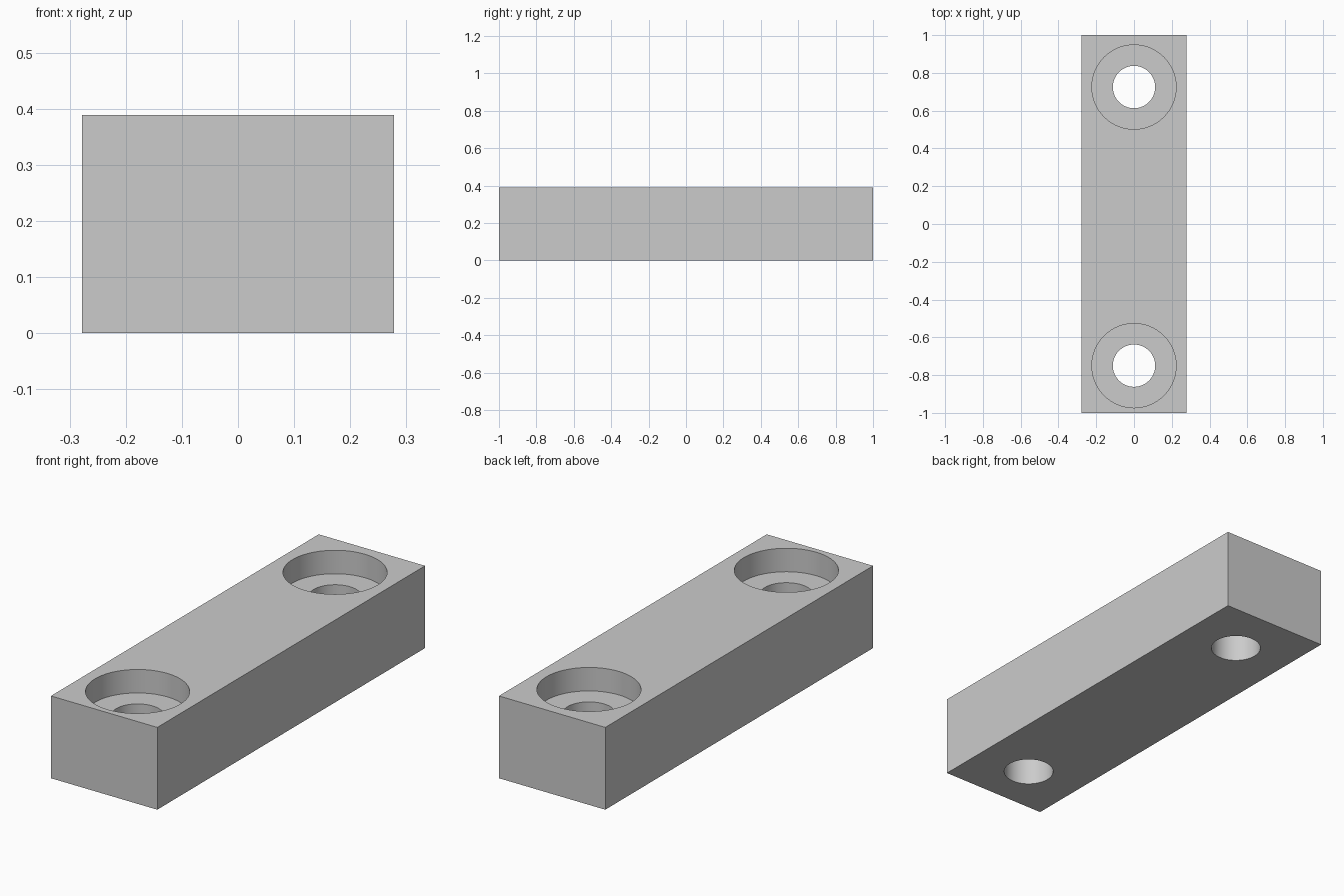
import bpy
from math import radians

cube = bpy.data.objects.get("Cube")
if cube:
    bpy.data.objects.remove(cube, do_unlink=True)

WIDTH, LENGTH, HEIGHT = 0.556, 2.0, 0.389
BORE_RADIUS, HOLE_RADIUS = 0.223, 0.112
BORE_DEPTH = 0.111
HOLE_Y = (0.725, -0.75)

grey = bpy.data.materials.new("plain_grey")
grey.use_nodes = True
colour = (0.6, 0.6, 0.6, 1)
grey.diffuse_color = colour
grey.node_tree.nodes["Principled BSDF"].inputs["Base Color"].default_value = colour

# Rectangular block
bpy.ops.mesh.primitive_cube_add(size=1, location=(0, 0, HEIGHT / 2))
block = bpy.context.object
block.name = "mounting_block"
block.scale = (WIDTH, LENGTH, HEIGHT)
bpy.ops.object.transform_apply(location=True, rotation=False, scale=True)
block.data.materials.append(grey)


def drill(radius, y, bottom, top):
    """Cut a vertical round hole into the block."""
    bpy.ops.mesh.primitive_cylinder_add(
        vertices=96, radius=radius, depth=top - bottom,
        location=(0, y, (top + bottom) / 2))
    cutter = bpy.context.object
    cutter.name = "hole_cutter"
    cutter.hide_render = True
    cutter.data.materials.append(grey)
    cut = block.modifiers.new("hole", 'BOOLEAN')
    cut.operation = 'DIFFERENCE'
    cut.solver = 'EXACT'
    cut.object = cutter
    bpy.ops.object.select_all(action='DESELECT')
    bpy.context.view_layer.objects.active = block
    block.select_set(True)
    bpy.ops.object.modifier_apply(modifier=cut.name)
    bpy.data.objects.remove(cutter, do_unlink=True)


# Counterbored screw holes at both ends
for y in HOLE_Y:
    drill(BORE_RADIUS, y, HEIGHT - BORE_DEPTH, HEIGHT + 0.1)
    drill(HOLE_RADIUS, y, -0.1, HEIGHT + 0.1)

bpy.ops.object.shade_smooth_by_angle(angle=radians(30))
